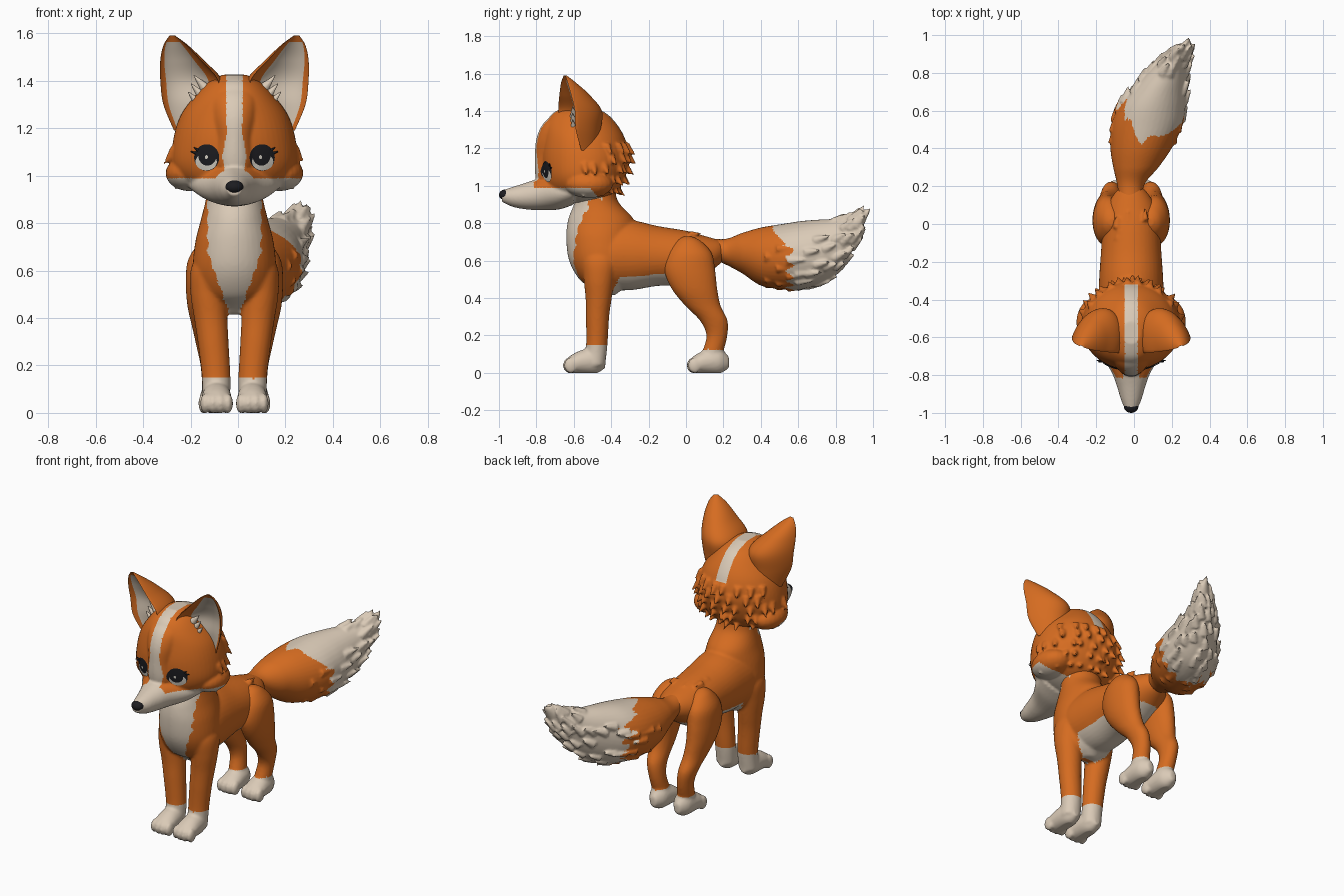
import bpy, bmesh, math, random
from math import sin, cos, pi, sqrt
from mathutils import Vector, Matrix
from mathutils.bvhtree import BVHTree

random.seed(4)
cube = bpy.data.objects.get("Cube")
if cube:
    bpy.data.objects.remove(cube)
CENTRE_X = -0.015


def material(name, rgb):
    m = bpy.data.materials.new(name)
    m.use_nodes = True
    m.diffuse_color = (*rgb, 1)
    m.node_tree.nodes["Principled BSDF"].inputs["Base Color"].default_value = (*rgb, 1)
    return m


ORANGE = material("orange fur", (0.67, 0.15, 0.015))
CREAM = material("cream fur", (0.70, 0.59, 0.47))
BLACK = material("black", (0.012, 0.012, 0.015))
WHITE = material("eye white", (0.70, 0.66, 0.58))


def smooth_rows(rows, steps):
    """Catmull-Rom interpolation of section rows."""
    out = []
    for i in range(len(rows) - 1):
        a, b, c, d = rows[max(i - 1, 0)], rows[i], rows[i + 1], rows[min(i + 2, len(rows) - 1)]
        for k in range(steps):
            t = k / steps
            out.append([q + 0.5 * t * (r - p + t * (2*p - 5*q + 4*r - s + t * (3*(q - r) + s - p)))
                        for p, q, r, s in zip(a, b, c, d)])
    return out + [list(rows[-1])]


def skin(bm, rings):
    """Closed tube through rings of points; returns side faces by ring segment."""
    vs = [[bm.verts.new(p) for p in ring] for ring in rings]
    n, faces = len(vs[0]), []
    for lo, hi in zip(vs, vs[1:]):
        for j in range(n):
            faces.append((j, bm.faces.new((lo[j], lo[(j+1) % n], hi[(j+1) % n], hi[j]))))
    bm.faces.new(vs[0][::-1])
    bm.faces.new(vs[-1])
    return faces


def loft(bm, axis, rows, steps=6, seg=40):
    """Rows are x, y, z, radius across, radius along the other ring direction."""
    rings = []
    for x, y, z, r1, r2 in smooth_rows(rows, steps):
        r1, r2 = max(r1, 0.003), max(r2, 0.003)
        ring = []
        for j in range(seg):
            c, s = r1 * cos(2*pi*j/seg), r2 * sin(2*pi*j/seg)
            ring.append((x + c, y + s, z) if axis == "z" else (x + c, y, z + s))
        rings.append(ring)
    skin(bm, rings)


def ball(bm, centre, size):
    bmesh.ops.create_uvsphere(bm, u_segments=24, v_segments=16, radius=1,
                              matrix=Matrix.Translation(centre) @ Matrix.Diagonal((*size, 1)))


def tuft(bm, base, direction, length, radius):
    d = Vector(direction).normalized()
    m = (Matrix.Translation(Vector(base) + d * length * 0.5)
         @ d.to_track_quat("Z", "Y").to_matrix().to_4x4())
    bmesh.ops.create_cone(bm, cap_ends=True, segments=10, radius1=radius, radius2=0.002,
                          depth=length, matrix=m)


def finish(name, bm, mats, rule=None, voxel=0, relax=3):
    bmesh.ops.recalc_face_normals(bm, faces=bm.faces)
    me = bpy.data.meshes.new(name)
    bm.to_mesh(me)
    bm.free()
    ob = bpy.data.objects.new(name, me)
    bpy.context.collection.objects.link(ob)
    if voxel:
        rm = ob.modifiers.new("fuse", "REMESH")
        rm.mode, rm.voxel_size = "VOXEL", voxel
        sm = ob.modifiers.new("relax", "SMOOTH")
        sm.factor, sm.iterations = 0.5, relax
        dg = bpy.context.evaluated_depsgraph_get()
        me = bpy.data.meshes.new_from_object(ob.evaluated_get(dg))
        ob.modifiers.clear()
        ob.data = me
        me.name = name
    for v in me.vertices:
        v.co.z = max(v.co.z, 0)
    for m in mats:
        me.materials.append(m)
    for p in me.polygons:
        p.use_smooth = True
        if rule:
            p.material_index = int(rule(p.center, p.normal))
    me.set_sharp_from_angle(angle=math.radians(50))
    ob.location.x = CENTRE_X
    return ob


def paw(bm, x, toe):
    loft(bm, "y", [(x, toe + 0.23, 0.055, 0.02, 0.03), (x, toe + 0.18, 0.065, 0.055, 0.068),
                   (x, toe + 0.11, 0.06, 0.063, 0.064), (x, toe + 0.05, 0.048, 0.062, 0.048),
                   (x, toe + 0.02, 0.04, 0.045, 0.03)])
    for k in (-1.5, -0.5, 0.5, 1.5):
        ball(bm, (x + k * 0.032, toe + 0.036 + abs(k) * 0.007, 0.04), (0.021, 0.036, 0.042))


# Torso, neck and front legs
bm = bmesh.new()
loft(bm, "z", [(0, -.42, .415, .04, .04), (0, -.42, .45, .10, .08), (0, -.44, .50, .15, .13),
               (0, -.445, .60, .175, .18), (0, -.455, .72, .165, .185), (0, -.455, .82, .14, .175),
               (0, -.48, .92, .118, .115), (0, -.49, 1.03, .12, .11)])
loft(bm, "y", [(0, -.48, .63, .14, .14), (0, -.42, .63, .17, .18), (0, -.30, .63, .17, .188),
               (0, -.15, .625, .16, .16), (0, 0, .615, .15, .145), (0, .09, .625, .13, .11),
               (0, .16, .64, .09, .075), (0, .20, .65, .05, .05)])
for s in (-1, 1):
    loft(bm, "z", [(s*.10, -.46, .68, .05, .07), (s*.11, -.46, .60, .075, .095),
                   (s*.11, -.465, .50, .075, .082), (s*.10, -.467, .40, .07, .07),
                   (s*.09, -.473, .30, .065, .062), (s*.077, -.477, .15, .06, .057),
                   (s*.077, -.49, .04, .058, .058)])
    paw(bm, s * .075, -.662)
for i in range(7):
    tuft(bm, (random.uniform(-.09, .09), -.10 + .02 * i, .74), (0, 1, .1), .07, .02)


def body_paint(p, n):
    wobble = 0.004 * sin(p.z * 95)
    chest = p.y < -.45 and p.z > .41 and abs(p.x) < min(.113, .022 + (p.z - .42) * .35) + wobble
    belly = n.z < -.6 and -.42 < p.y < .12 and .38 < p.z < .54
    return chest or belly or p.z < .148 + .004 * sin(p.x * 60)


finish("body_and_front_legs", bm, [ORANGE, CREAM], body_paint, 0.009)

# Hind legs
for s, side in ((-1, "right"), (1, "left")):
    bm = bmesh.new()
    loft(bm, "z", [(s*.10, .01, .73, .02, .02), (s*.108, .015, .705, .05, .065),
                   (s*.122, .02, .64, .075, .118), (s*.128, .02, .55, .077, .136),
                   (s*.128, .045, .45, .07, .122), (s*.118, .09, .36, .06, .095),
                   (s*.108, .148, .28, .052, .074), (s*.097, .165, .20, .046, .056),
                   (s*.088, .143, .11, .048, .056), (s*.085, .125, .04, .05, .055)])
    paw(bm, s * .083, .0)
    finish(side + "_hind_leg", bm, [ORANGE, CREAM],
           lambda p, n: p.z < .122 + .004 * sin(p.x * 60), 0.009)

# Head with face ridge, muzzle and cheek ruff
HEAD = [(0, -.55, .91, .07, .07), (0, -.55, .94, .16, .14), (0, -.55, .98, .225, .19),
        (0, -.545, 1.05, .262, .22), (0, -.538, 1.15, .258, .236), (0, -.545, 1.25, .228, .22),
        (0, -.56, 1.33, .172, .19), (0, -.57, 1.39, .115, .14), (0, -.575, 1.425, .05, .06)]
bm = bmesh.new()
loft(bm, "z", HEAD, seg=56)
loft(bm, "z", [(0, -.70, .96, .06, .08), (0, -.71, 1.05, .085, .095), (0, -.70, 1.15, .085, .108),
               (0, -.69, 1.25, .10, .11), (0, -.67, 1.33, .10, .095), (0, -.64, 1.39, .06, .06)])
loft(bm, "y", [(0, -.60, .97, .20, .07), (0, -.68, .962, .17, .088), (0, -.78, .955, .106, .085),
               (0, -.86, .945, .075, .07), (0, -.93, .941, .054, .052), (0, -.985, .945, .03, .03)])
for s in (-1, 1):
    ball(bm, (s * .19, -.52, 1.01), (.10, .13, .075))
    for row in range(5):
        z = .975 + row * .055
        r = min(smooth_rows(HEAD, 8), key=lambda h: abs(h[2] - z))
        for k in range(6):
            a = -.05 + (k + row % 2 * .5) * .3 + random.uniform(-.08, .08)
            if row > 2 and k < 2:
                continue
            out = Vector((s * cos(a), sin(a), 0))
            base = Vector((s * r[3] * cos(a), r[1] + r[4] * sin(a), z + .02)) - out * .014
            tuft(bm, base, out * .6 + Vector((0, .15, -.7)), random.uniform(.06, .08), .027)


def head_paint(p, n):
    x = abs(p.x)
    stripe = x < .033 + .018 * max(0, 1 - abs(p.z - 1.08) / .1) and p.z > 1 and (p.y < -.5 or p.z > 1.24)
    jaw = p.z < .99 + .5 * max(0, .08 - x) and p.y < -.47 + .9 * (.94 - p.z)
    return stripe or jaw or p.y < -.815 and p.z < 1.05


head = finish("head", bm, [ORANGE, CREAM], head_paint, 0.008, 2)

# Ears: crescent sections with a cream hollow
for s, side in ((-1, "right"), (1, "left")):
    rows = smooth_rows([(.17, -.59, 1.19, .09, .12), (.185, -.63, 1.30, .122, .18),
                        (.19, -.638, 1.40, .13, .195), (.226, -.645, 1.485, .092, .135),
                        (.25, -.65, 1.55, .052, .065), (.262, -.65, 1.59, .012, .012)], 8)
    tilt, seg, rings = math.radians(20), 64, []
    for x, y, z, a, b in rows:
        ring = []
        for j in range(seg):
            t = 2 * pi * j / seg
            u, v = a * cos(t), b * (sin(t) if j <= seg // 2 else -.6 * sin(t) - .2 * sqrt(abs(sin(t))))
            ring.append((s * (x + u * cos(tilt) - v * sin(tilt)), y + u * sin(tilt) + v * cos(tilt), z))
        rings.append(ring)
    bm = bmesh.new()
    for j, f in skin(bm, rings):
        c = cos(2 * pi * (j + .5) / seg)
        f.material_index = int(j >= seg // 2 and -.5 < c < .86 and f.calc_center_median().z < 1.565)
    finish(side + "_ear", bm, [ORANGE, CREAM])
    bm = bmesh.new()
    for k in range(3):
        tuft(bm, (s * (.125 + .012 * k), -.60, 1.37 - .035 * k), (s * .7, -.1, .8), .07, .022)
    finish(side + "_ear_fluff", bm, [CREAM])

# Nose
bm = bmesh.new()
ball(bm, (0, -.967, .952), (.038, .033, .028))
finish("nose", bm, [BLACK])

# Eyes: thin discs laid on the face
probe = bmesh.new()
probe.from_mesh(head.data)
face_tree = BVHTree.FromBMesh(probe)


def on_face(x, z, lift):
    hit = face_tree.ray_cast(Vector((x, -2, z)), Vector((0, 1, 0)))[0]
    return hit + Vector((0, -lift, 0))


def disc(name, x, z, rx, rz, mat, lift):
    bm = bmesh.new()
    rings = [[bm.verts.new(on_face(x + rx * q/6 * cos(t*pi/16), z + rz * q/6 * sin(t*pi/16), lift))
              for t in range(32)] for q in range(1, 7)]
    bm.faces.new(rings[0])
    for lo, hi in zip(rings, rings[1:]):
        for j in range(32):
            bm.faces.new((lo[j], lo[(j+1) % 32], hi[(j+1) % 32], hi[j]))
    finish(name, bm, [mat])


for s, side in ((-1, "right"), (1, "left")):
    disc(side + "_eye_rim", s * .117, 1.076, .053, .056, BLACK, .003)
    disc(side + "_eye_white", s * .119, 1.058, .045, .036, WHITE, .005)
    disc(side + "_iris", s * .114, 1.084, .038, .042, BLACK, .007)
    disc(side + "_eye_glint", s * .114 - .004, 1.078, .007, .008, WHITE, .009)
    bm = bmesh.new()
    for k in range(2):
        tuft(bm, on_face(s * (.163 - .01 * k), 1.095 + .012 * k, 0), (s, -.1, .3 + .3 * k), .022, .006)
    finish(side + "_lashes", bm, [BLACK])

# Tail with layered tufts
TAIL = [(0, .05, .69, .055, .04), (-.003, .20, .65, .07, .065), (.025, .30, .64, .12, .108),
        (.052, .40, .622, .162, .155), (.083, .52, .622, .188, .175), (.11, .62, .63, .178, .182),
        (.15, .72, .648, .143, .172), (.20, .82, .69, .10, .135), (.252, .90, .762, .058, .082),
        (.288, .95, .828, .028, .04), (.305, .985, .875, .006, .008)]
bm = bmesh.new()
loft(bm, "y", TAIL, steps=8)
path = smooth_rows(TAIL, 8)
for i in range(26, 69, 4):
    x, y, z, rx, rz = path[i]
    for k in range(8):
        a = 2 * pi * (k + (i // 4 % 2) * .5) / 8 + random.uniform(-.25, .25)
        if sin(a) > .55 and y < .75:
            continue
        out = Vector((cos(a), 0, sin(a)))
        base = Vector((x + rx * cos(a), y, z + rz * sin(a))) - out * .014
        along = Vector(path[i + 3][:3]) - Vector(path[i][:3])
        tuft(bm, base, along.normalized() + out * .18, random.uniform(.07, .1), .028)


def tail_paint(p, n):
    edge = .555 - .12 * max(0, n.z) ** 2 + .14 * max(0, -n.x)
    return p.y > edge + .022 * sin(p.x * 55 + p.z * 75)


finish("tail", bm, [ORANGE, CREAM], tail_paint, 0.008, 2)
